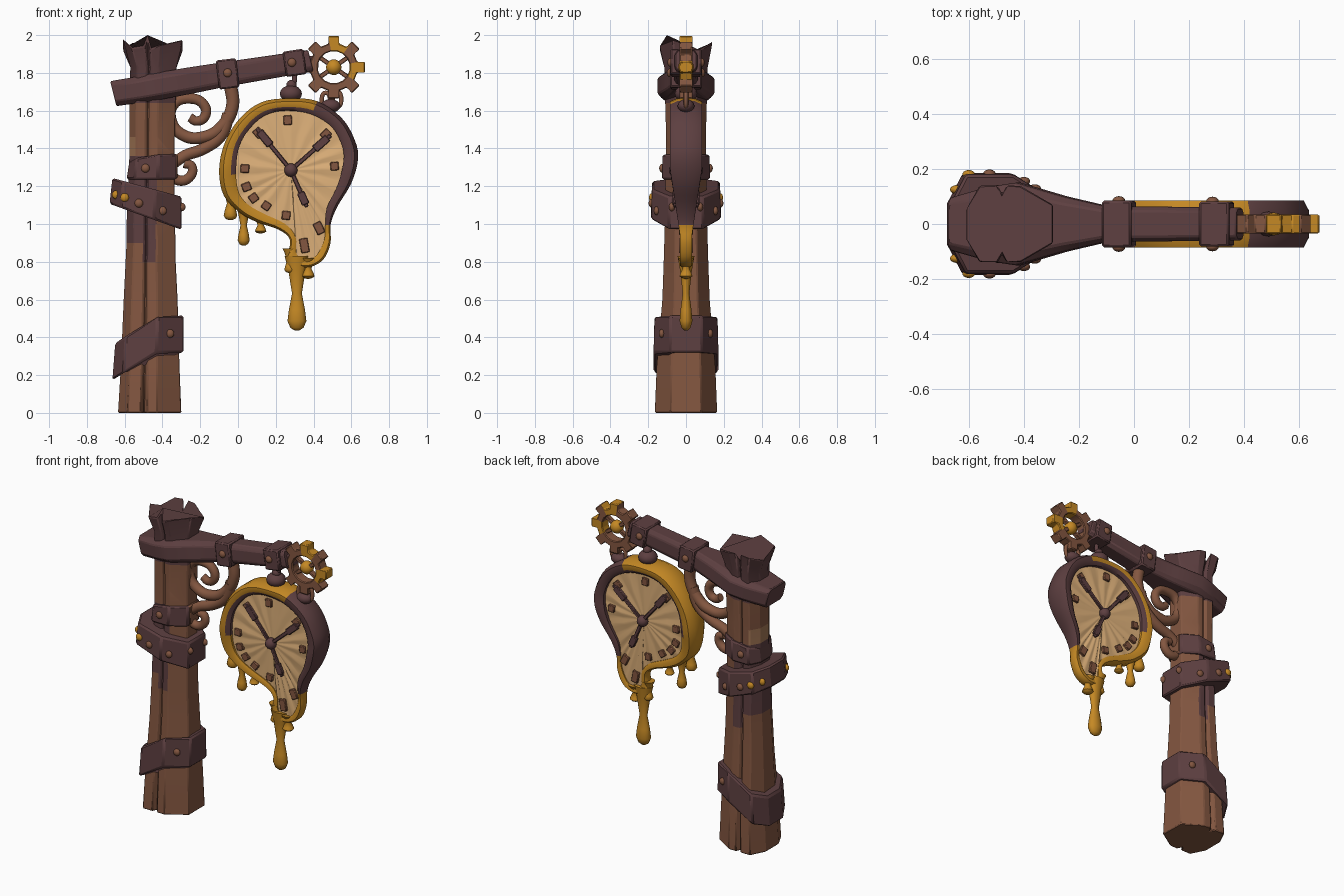
import bpy, bmesh, math
from mathutils import Vector, Matrix

if "Cube" in bpy.data.objects:
    bpy.data.objects.remove(bpy.data.objects["Cube"])


def make_mat(name, rgb):
    m = bpy.data.materials.new(name)
    m.use_nodes = True
    m.diffuse_color = (*rgb, 1)
    m.node_tree.nodes["Principled BSDF"].inputs["Base Color"].default_value = (*rgb, 1)
    return m


PLUM = make_mat("dark plum iron", (0.11, 0.05, 0.052))
WOOD = make_mat("brown wood", (0.23, 0.095, 0.052))
GOLD = make_mat("gold", (0.56, 0.25, 0.018))
CREAM = make_mat("cream dial", (0.75, 0.45, 0.2))
TAN = make_mat("bare wood", (0.36, 0.18, 0.09))


def finish(name, bm, mats, angle=35, bevel=0):
    bmesh.ops.recalc_face_normals(bm, faces=bm.faces)
    me = bpy.data.meshes.new(name)
    bm.to_mesh(me)
    bm.free()
    for m in mats:
        me.materials.append(m)
    ob = bpy.data.objects.new(name, me)
    bpy.context.collection.objects.link(ob)
    smooth(ob, angle)
    if bevel:
        mod = ob.modifiers.new("bevel", 'BEVEL')
        mod.width = bevel
        mod.limit_method = 'ANGLE'
    return ob


def smooth(ob, angle):
    bpy.ops.object.select_all(action='DESELECT')
    ob.select_set(True)
    bpy.context.view_layer.objects.active = ob
    bpy.ops.object.shade_smooth_by_angle(angle=math.radians(angle))


def loft(name, rings, mats, rule=None, loop=False, **kw):
    """Skin closed rings; loop joins last ring to first, otherwise ends are capped."""
    bm = bmesh.new()
    vs = [[bm.verts.new(p) for p in r] for r in rings]
    n = len(vs[0])
    for i in range(len(vs) if loop else len(vs) - 1):
        a, b = vs[i], vs[(i + 1) % len(vs)]
        for j in range(n):
            k = (j + 1) % n
            f = bm.faces.new((a[j], a[k], b[k], b[j]))
            if rule:
                f.material_index = rule(i, j, f.calc_center_median())
    if not loop:
        for end in (vs[0], vs[-1]):
            f = bm.faces.new(end)
            if rule:
                f.material_index = rule(-1, 0, f.calc_center_median())
    return finish(name, bm, mats, **kw)


def box(name, c, size, mat, tilt=0, bevel=0.008):
    bm = bmesh.new()
    bmesh.ops.create_cube(bm, size=1, matrix=Matrix.Translation(c) @ Matrix.Rotation(-tilt, 4, 'Y')
                          @ Matrix.Diagonal((*size, 1)))
    return finish(name, bm, [mat], bevel=bevel)


def bar(name, a, b, y, w, t, mat):
    d = Vector(b) - Vector(a)
    c = (Vector(a) + Vector(b)) / 2
    return box(name, (c.x, y, c.y), (d.length, t, w), mat, math.atan2(d.y, d.x), 0.004)


def ball(name, c, r, mat, squash=(1, 1, 1)):
    bm = bmesh.new()
    bmesh.ops.create_uvsphere(bm, u_segments=14, v_segments=8, radius=r,
                              matrix=Matrix.Translation(c) @ Matrix.Diagonal((*squash, 1)))
    return finish(name, bm, [mat], angle=60)


def tube(name, pts, r, mat, closed=False, y=0):
    cu = bpy.data.curves.new(name, 'CURVE')
    cu.dimensions = '3D'
    cu.bevel_depth, cu.bevel_resolution, cu.resolution_u = r, 3, 6
    cu.use_fill_caps = True
    sp = cu.splines.new('BEZIER')
    sp.bezier_points.add(len(pts) - 1)
    for i, (p, (x, z)) in enumerate(zip(sp.bezier_points, pts)):
        p.co = (x, y, z)
        p.handle_left_type = p.handle_right_type = 'AUTO'
        p.radius = 1 if closed else 1.15 - 0.4 * i / len(pts)
    sp.use_cyclic_u = closed
    cu.materials.append(mat)
    ob = bpy.data.objects.new(name, cu)
    bpy.context.collection.objects.link(ob)
    bpy.ops.object.select_all(action='DESELECT')
    ob.select_set(True)
    bpy.context.view_layer.objects.active = ob
    bpy.ops.object.convert(target='MESH')
    smooth(bpy.context.object, 50)


# Shared post outline, as fractions of width and half depth
PLAIN = [(0, .4), (.15, 1), (.62, 1), (1, .5)]
CRACKED = [(0, .4), (.15, 1), (.36, 1), (.41, .8), (.46, 1), (.62, 1), (1, .5)]


def section(shape, x0, x1, hy, zf):
    half = [(x0 + u * (x1 - x0), v * hy) for u, v in shape]
    pts = [(x, -y) for x, y in half] + half[::-1]
    return [(x, y, zf(x)) for x, y in pts]


# Wooden post with dark top and dark stain under the middle collar
levels = [(0, -.635, -.3, .165), (.25, -.62, -.31, .155), (.6, -.605, -.32, .125),
          (.8, -.595, -.33, .118), (.9, -.59, -.33, .115), (1, -.59, -.335, .112),
          (1.36, -.575, -.335, .105), (1.46, -.575, -.335, .105), (1.64, -.575, -.33, .11),
          (1.83, -.57, -.325, .115), (1.95, -.61, -.292, .14)]
rings = [section(CRACKED, a, b, h, lambda x, z=z: z) for z, a, b, h in levels]
rings[-1] = [(x, y, z + .033 * math.cos(k * 2.2)) for k, (x, y, z) in enumerate(rings[-1])]


def post_colour(i, j, c):
    if c.z > 1.64 or (.9 < c.z < 1.2 and c.x < -.4) or (.8 < c.z < .9 and -.5 < c.x < -.42):
        return 1
    return 2 if 1.36 < c.z < 1.46 and c.x < -.52 else 0


loft("post", rings, [WOOD, PLUM, TAN], post_colour, bevel=.006, angle=25)


# Iron collars around the post
def collar(name, x0, x1, hy, bottom, top):
    loft(name, [section(PLAIN, x0, x1, hy, bottom), section(PLAIN, x0 + .015, x1, hy * .97, top)],
         [PLUM], bevel=.01, angle=25)


collar("lower_collar", -.665, -.288, .172, lambda x: .32 + min(0, x + .44) * .65,
       lambda x: .515 + min(0, x + .44) * .7)
collar("middle_collar", -.68, -.298, .185, lambda x: .97 - .36 * (x + .3), lambda x: 1.145 - .27 * (x + .3))
collar("bracket_collar", -.59, -.325, .128, lambda x: 1.235, lambda x: 1.37 + min(0, x + .5) * .5)

# Tilted beam
rings = []
for x, z, hz, hy in [(-.66, 1.69, .066, .095), (-.52, 1.712, .068, .135), (-.42, 1.73, .07, .15),
                     (-.25, 1.76, .068, .1), (-.1, 1.787, .064, .065), (.385, 1.865, .056, .06)]:
    oct_ = [(-1, -.6), (-.75, -1), (.75, -1), (1, -.6), (1, .6), (.75, 1), (-.75, 1), (-1, .6)]
    rings.append([(x - .25 * v * hz, u * hy, z + v * hz) for u, v in oct_])
loft("beam", rings, [PLUM], bevel=.006, angle=25)
box("inner_beam_band", (-.055, 0, 1.795), (.108, .17, .155), PLUM, .12)
box("outer_beam_band", (.3, 0, 1.853), (.11, .165, .135), PLUM, .15)

# Rivets on both sides
for x, y, z, m in [(-.36, .128, .42, WOOD), (-.4, .155, 1.07, WOOD), (-.525, .182, 1.11, WOOD),
                   (-.6, .18, 1.14, GOLD), (-.645, .125, 1.155, GOLD), (-.3, .075, 1.09, WOOD),
                   (-.49, .126, 1.295, WOOD), (-.055, .085, 1.8, WOOD), (.285, .083, 1.855, WOOD)]:
    for s in (-1, 1):
        ball("rivet", (x, s * y, z), .023, m, (1, .7, 1))

# Scroll bracket under the beam
tube("bracket_scroll", [(-.04, 1.74), (-.03, 1.62), (-.09, 1.51), (-.18, 1.46), (-.29, 1.47), (-.355, 1.55),
                        (-.34, 1.635), (-.26, 1.665), (-.18, 1.63), (-.175, 1.57), (-.22, 1.545),
                        (-.255, 1.565)], .032, WOOD)
tube("bracket_foot", [(-.05, 1.58), (-.09, 1.47), (-.18, 1.4), (-.3, 1.35), (-.355, 1.29), (-.325, 1.235),
                      (-.26, 1.245), (-.245, 1.305), (-.285, 1.32)], .031, WOOD)
box("bracket_plate", (-.365, 0, 1.305), (.09, .1, .13), WOOD)

# Melting clock: outer and inner rim contours, clockwise from the top
OUTER = [(.27, 1.665), (.42, 1.65), (.55, 1.56), (.62, 1.44), (.635, 1.34), (.6, 1.216), (.525, 1.09),
         (.49, .995), (.49, .9), (.45, .81), (.365, .77), (.265, .8), (.275, .915), (.215, .97),
         (.1, 1.01), (.01, 1.06), (-.075, 1.15), (-.1, 1.285), (-.07, 1.43), (.01, 1.56), (.125, 1.645)]
INNER = [(.26, 1.6), (.39, 1.58), (.5, 1.51), (.555, 1.4), (.555, 1.31), (.525, 1.2), (.47, 1.085),
         (.462, .995), (.457, .92), (.42, .84), (.365, .81), (.31, .84), (.305, .93), (.25, 1),
         (.125, 1.06), (.045, 1.11), (0, 1.18), (-.01, 1.295), (.01, 1.42), (.075, 1.52), (.155, 1.58)]
STEP = 4
HUB = Vector((.28, 1.285))


def resample(pts):
    """Closed Catmull-Rom curve."""
    out, n = [], len(pts)
    for i in range(n):
        a, b, c, d = (Vector(pts[(i + k) % n]) for k in (-1, 0, 1, 2))
        for s in range(STEP):
            t = s / STEP
            out.append((2 * b + (c - a) * t + (2 * a - 5 * b + 4 * c - d) * t * t
                        + (3 * b - a - 3 * c + d) * t ** 3) / 2)
    return out


def depth(z):
    return .033 + .052 * max(0, min(1, (z - .95) / .35))


outer, inner = resample(OUTER), resample(INNER)
rings = []
for o, i in zip(outer, inner):
    d = depth(o.y)
    front = [(o, .55), (o.lerp(i, .25), 1), (o.lerp(i, .7), 1), (i, .8), (i, .4)]
    rings.append([(p.x, -d * k, p.y) for p, k in front] + [(p.x, d * k, p.y) for p, k in front[::-1]])
loft("clock_rim", rings, [GOLD, PLUM],
     lambda i, j, c: int((c.x > .42 and c.z > 1) or (2 <= j <= 6 and c.z > 1.25)), loop=True, angle=50)

# Rumpled dial, the same front and back
DIAL = .55


def dial_y(t, z):
    return (1 - t) * .04 + t * DIAL * depth(z)


def dial_ring(t, s, fold=0):
    return [(q.x, s * (dial_y(t, p.y) + fold * (-1) ** (k // 2)), q.y)
            for k, p in enumerate(inner) for q in [HUB.lerp(p, t)]]


loft("clock_dial", [dial_ring(.03, -1), dial_ring(.6, -1, .004), dial_ring(1, -1),
                    dial_ring(1, 1), dial_ring(.6, 1, .004), dial_ring(.03, 1)], [CREAM], angle=50)

# Hour marks and hands on both sides
for s in (-1, 1):
    for k in (0, 2, 4, 8, 10, 13, 14, 15, 16, 17, 19):
        p = Vector(INNER[k])
        bar("hour_mark", HUB.lerp(p, .76), HUB.lerp(p, .92), s * (dial_y(.85, p.y) + .004), .045, .022, WOOD)
    for tip in ((.1, 1.505), (.49, 1.47), (.365, 1.09)):
        t = Vector(tip)
        bar("hand_rod", HUB, t, s * .058, .022, .018, PLUM)
        bar("hand_blade", HUB.lerp(t, .6), HUB.lerp(t, .93), s * .06, .042, .022, PLUM)
    ball("hand_hub", (HUB.x, s * .055, HUB.y), .036, PLUM)

# Gold drips
for x, top, low, r in [(.312, .83, .435, .05), (.37, .82, .71, .035), (.03, 1.1, .885, .032),
                       (-.04, 1.2, 1.02, .036), (.12, 1.04, .95, .03), (.275, .87, .74, .03)]:
    rings = []
    for t, w in [(0, 1.3), (.2, .9), (.5, .52), (.72, .85), (.87, 1), (.96, .7), (1, .2)]:
        rings.append([(x + r * w * math.cos(a), min(.035, r) * w * math.sin(a), top + (low - top) * t)
                      for a in (math.tau * q / 14 for q in range(14))])
    loft("drip", rings, [GOLD], angle=60)

# Gear at the beam tip
GX, GZ = .507, 1.83
rings = []
for k in range(8):
    for a, r in ((-.22, .128), (-.17, .168), (.17, .168), (.22, .128)):
        a += k * math.tau / 8
        c, s = math.cos(a), math.sin(a)
        rings.append([(GX + q * c, y, GZ + q * s)
                      for q, y in ((r, -.035), (.085, -.035), (.085, .035), (r, .035))])


def gear_colour(i, j, c):
    a = math.degrees(math.atan2(c.z - GZ, c.x - GX))
    return int(-30 < a < 20 or 55 < a < 100)


loft("gear", rings, [WOOD, GOLD], gear_colour, loop=True, bevel=.005)
for a in (35, 145, 215, 325):
    v = Vector((math.cos(math.radians(a)), math.sin(math.radians(a)))) * .1
    bar("gear_spoke", (GX, GZ), (GX + v.x, GZ + v.y), 0, .024, .03, WOOD)
ball("gear_hub", (GX, 0, GZ), .042, GOLD)
box("gear_mount", (.385, 0, 1.855), (.08, .06, .07), PLUM)

# Crown and hanging links
ball("clock_crown", (.28, 0, 1.69), .06, PLUM, (1, 1, .75))
ball("crown_knob", (.283, 0, 1.735), .028, PLUM)
tube("crown_hook", [(.283, 1.73), (.3, 1.765), (.29, 1.81)], .014, PLUM)
ball("link_lug", (.49, 0, 1.625), .045, PLUM, (1.2, 1, .8))
for x, z in ((.465, 1.655), (.525, 1.66)):
    tube("link", [(x - .022, z), (x, z + .04), (x + .022, z), (x, z - .04)], .012, WOOD, True)
